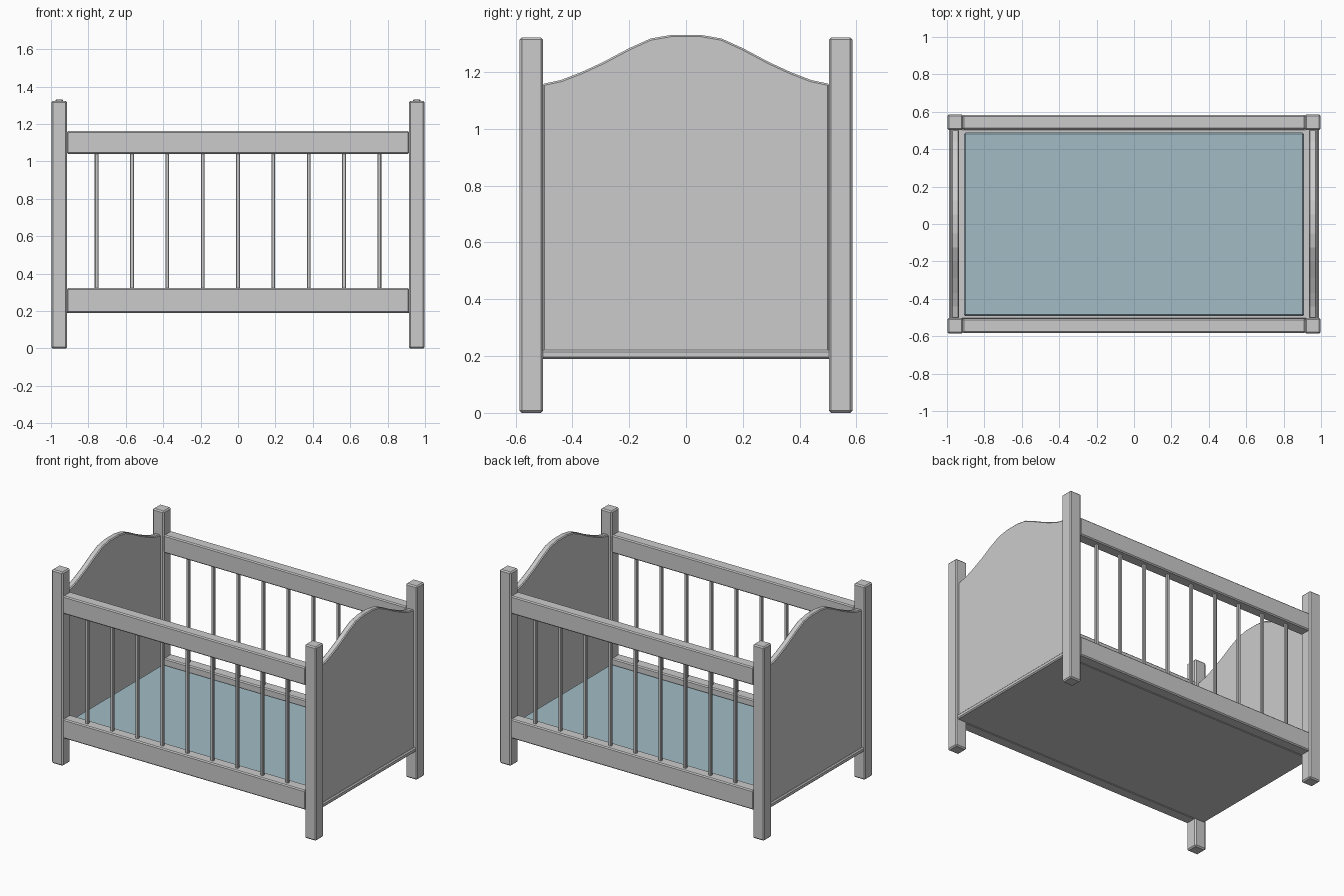
import bpy, bmesh

if "Cube" in bpy.data.objects:
    bpy.data.objects.remove(bpy.data.objects["Cube"])


def finish(name, bm, bevel=0.0, mat=None):
    bmesh.ops.recalc_face_normals(bm, faces=bm.faces)
    me = bpy.data.meshes.new(name)
    bm.to_mesh(me)
    bm.free()
    ob = bpy.data.objects.new(name, me)
    bpy.context.collection.objects.link(ob)
    if bevel:
        m = ob.modifiers.new("bevel", 'BEVEL')
        m.width = bevel
        m.segments = 1
        m.limit_method = 'ANGLE'
    if mat:
        me.materials.append(mat)
    return ob


def box(name, x0, x1, y0, y1, z0, z1, bevel=0.007, mat=None):
    bm = bmesh.new()
    bmesh.ops.create_cube(bm, size=1)
    for v in bm.verts:
        v.co.x = x0 + (v.co.x + 0.5) * (x1 - x0)
        v.co.y = y0 + (v.co.y + 0.5) * (y1 - y0)
        v.co.z = z0 + (v.co.z + 0.5) * (z1 - z0)
    return finish(name, bm, bevel, mat)


def span(s, a, b):
    return (a, b) if s > 0 else (-b, -a)


SIDES = ((-1, "front"), (1, "back"))
ENDS = ((-1, "left"), (1, "right"))

# corner posts
for sy, fb in SIDES:
    for sx, lr in ENDS:
        box(f"{fb}_{lr}_post", *span(sx, 0.913, 0.998),
            *span(sy, 0.503, 0.586), 0, 1.322, 0.008)

# side rails and slats
for sy, fb in SIDES:
    y = span(sy, 0.505, 0.583)
    box(f"{fb}_top_rail", -0.916, 0.916, *y, 1.04, 1.162)
    box(f"{fb}_bottom_rail", -0.916, 0.916, *y, 0.19, 0.322)
    for i in range(9):
        x = (i - 4) * 0.189
        box(f"{fb}_slat_{i + 1}", x - 0.01, x + 0.01,
            *span(sy, 0.534, 0.554), 0.31, 1.05, 0.003)

# arched end panels
half = [(0.505, 1.158), (0.44, 1.172), (0.37, 1.199), (0.29, 1.236),
        (0.2, 1.284), (0.125, 1.318), (0.05, 1.331)]
profile = ([(-0.505, 0.2), (0.505, 0.2)] + half
           + [(-y, z) for y, z in reversed(half)])
for sx, lr in ENDS:
    bm = bmesh.new()
    x0, x1 = span(sx, 0.935, 0.977)
    face = bm.faces.new([bm.verts.new((x0, y, z)) for y, z in profile])
    ext = bmesh.ops.extrude_face_region(bm, geom=[face])
    for g in ext["geom"]:
        if isinstance(g, bmesh.types.BMVert):
            g.co.x = x1
    finish(f"{lr}_end_panel", bm, 0.006)

# base board
box("base_board", -0.988, 0.988, -0.51, 0.51, 0.19, 0.222)

# mattress
blue = bpy.data.materials.new("mattress_blue")
blue.diffuse_color = (0.36, 0.50, 0.56, 1)
blue.use_nodes = True
blue.node_tree.nodes["Principled BSDF"].inputs["Base Color"].default_value = blue.diffuse_color
box("mattress", -0.91, 0.91, -0.492, 0.488, 0.215, 0.29, 0.008, blue)
